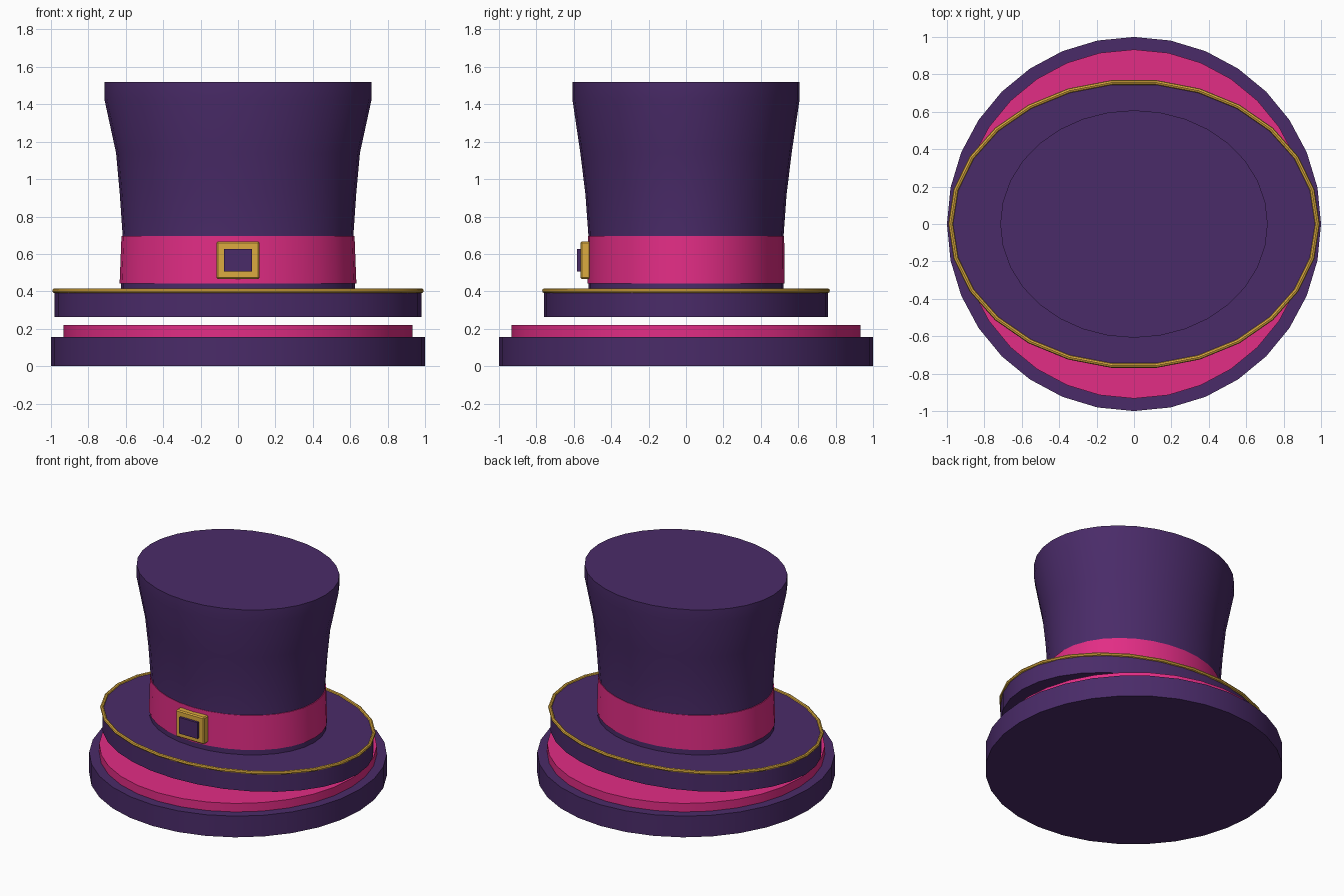
import bpy, bmesh
from math import cos, sin, tau, radians

if "Cube" in bpy.data.objects:
    bpy.data.objects.remove(bpy.data.objects["Cube"])


def material(name, color):
    m = bpy.data.materials.new(name)
    m.diffuse_color = (*color, 1)
    m.use_nodes = True
    m.node_tree.nodes["Principled BSDF"].inputs["Base Color"].default_value = m.diffuse_color
    return m


purple = material("purple_felt", (0.068, 0.024, 0.140))
pink = material("pink_satin", (0.760, 0.026, 0.235))
gold = material("gold_metal", (0.720, 0.410, 0.050))


def finish(bm, name, mat):
    bmesh.ops.recalc_face_normals(bm, faces=bm.faces)
    mesh = bpy.data.meshes.new(name)
    bm.to_mesh(mesh)
    bm.free()
    obj = bpy.data.objects.new(name, mesh)
    bpy.context.collection.objects.link(obj)
    mesh.materials.append(mat)
    bpy.ops.object.select_all(action='DESELECT')
    obj.select_set(True)
    bpy.context.view_layer.objects.active = obj
    bpy.ops.object.shade_smooth_by_angle(angle=radians(30))
    return obj


def oval_loft(name, profile, mat, sides=32, closed=False):
    """Stack of ovals (rx, ry, z), capped at the ends or closed into a ring."""
    bm = bmesh.new()
    rings = [[bm.verts.new((rx * cos(tau * i / sides), ry * sin(tau * i / sides), z))
              for i in range(sides)] for rx, ry, z in profile]
    pairs = list(zip(rings, rings[1:]))
    if closed:
        pairs.append((rings[-1], rings[0]))
    else:
        bm.faces.new(rings[0])
        bm.faces.new(rings[-1])
    for a, b in pairs:
        for i in range(sides):
            j = (i + 1) % sides
            bm.faces.new((a[i], a[j], b[j], b[i]))
    return finish(bm, name, mat)


def box(name, center, size, mat, bevel=0):
    bm = bmesh.new()
    bmesh.ops.create_cube(bm, size=1)
    bmesh.ops.scale(bm, vec=size, verts=bm.verts)
    bmesh.ops.translate(bm, vec=center, verts=bm.verts)
    if bevel:
        bmesh.ops.bevel(bm, geom=bm.edges[:], offset=bevel, segments=1, affect='EDGES')
    return finish(bm, name, mat)


# Round stand in two tiers
oval_loft("base_disc", [(1, 1, 0), (1, 1, 0.157)], purple)
oval_loft("base_cushion", [(0.933, 0.933, 0.157), (0.933, 0.933, 0.22)], pink)

# Oval brim, floating just above the stand, with gold piping
oval_loft("brim", [(0.98, 0.76, 0.262), (0.98, 0.76, 0.405)], purple)
tube = [(0.98 + 0.013 * cos(tau * k / 8), 0.762 + 0.013 * cos(tau * k / 8),
         0.403 + 0.013 * sin(tau * k / 8)) for k in range(8)]
oval_loft("brim_piping", tube, gold, sides=26, closed=True)

# Flared crown
oval_loft("crown", [(0.627, 0.522, 0.40), (0.617, 0.522, 0.70), (0.632, 0.538, 0.92),
                    (0.652, 0.565, 1.14), (0.715, 0.608, 1.43), (0.715, 0.608, 1.52)], purple)

# Hat band
oval_loft("hat_band", [(0.633, 0.527, 0.443), (0.623, 0.525, 0.697)], pink)

# Buckle plate with inset panel
box("buckle", (0, -0.537, 0.566), (0.232, 0.055, 0.2), gold, bevel=0.008)
box("buckle_panel", (0, -0.557, 0.566), (0.15, 0.05, 0.12), purple)
